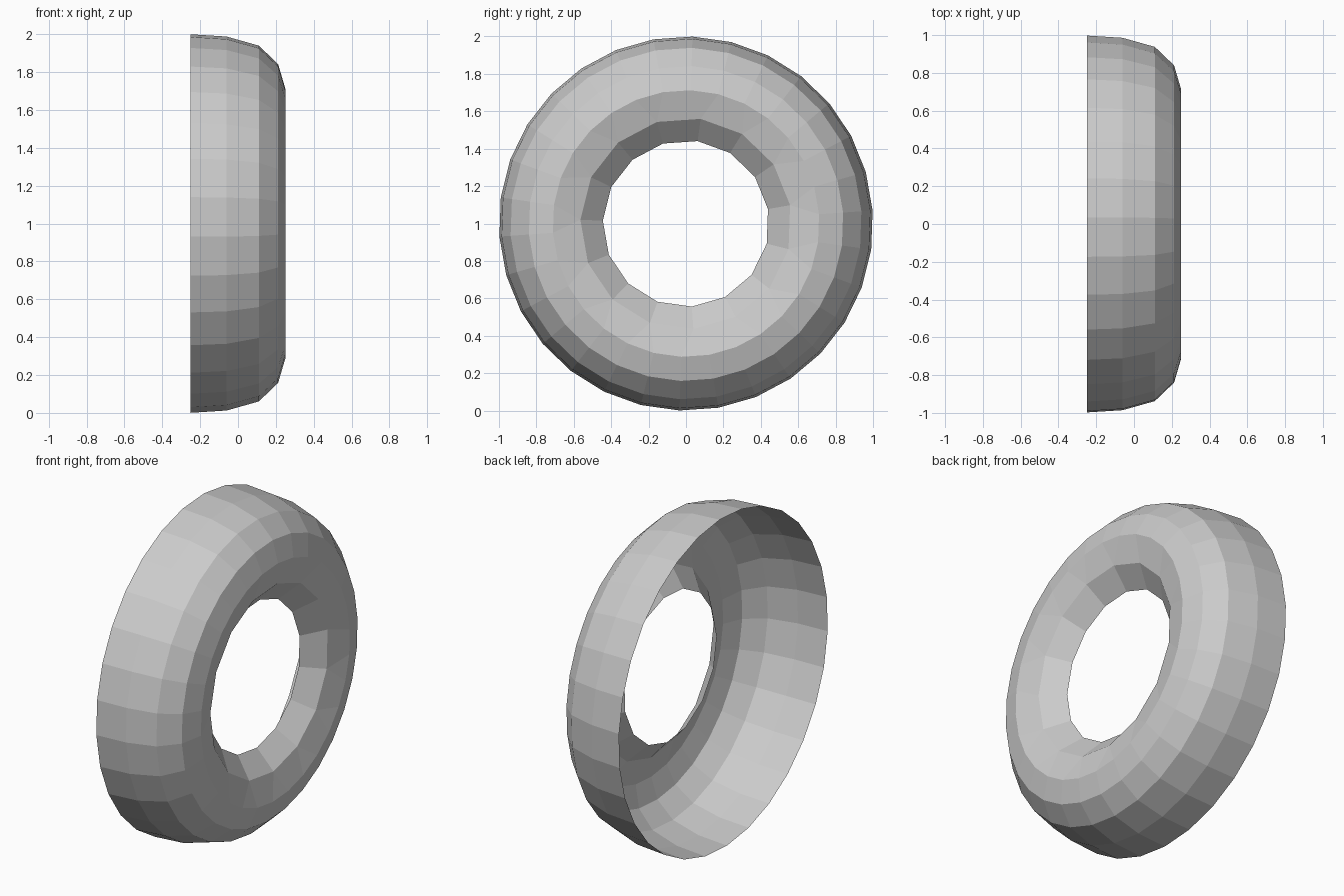
import bpy, bmesh
from math import cos, sin, radians

if "Cube" in bpy.data.objects:
    bpy.data.objects.remove(bpy.data.objects["Cube"])


def ring(bm, x, r, n, phase):
    step = 360 / n
    return [bm.verts.new((x, r * cos(radians(phase + i * step)),
                          1 + r * sin(radians(phase + i * step)))) for i in range(n)]


def bridge(bm, a, b):
    n = len(a)
    for i in range(n):
        j = (i + 1) % n
        bm.faces.new((a[i], a[j], b[j], b[i]))


def finish(bm, name):
    mesh = bpy.data.meshes.new(name)
    bm.normal_update()
    bm.to_mesh(mesh)
    bm.free()
    bpy.context.collection.objects.link(bpy.data.objects.new(name, mesh))


# Outer half of the tyre: open shell of 30 sides, tread to sidewall
bm = bmesh.new()
profile = [(-0.25, 1.0), (-0.06, 0.988), (0.11, 0.94), (0.212, 0.842), (0.25, 0.713)]
rings = [ring(bm, x, r, 30, 4) for x, r in profile]
for a, b in zip(rings, rings[1:]):
    bridge(bm, a, b)
finish(bm, "tyre_outer_shell")

# Inner lip: 30 sides at the rim reduced to 15 sides at the hole
bm = bmesh.new()
rim = ring(bm, 0.25, 0.713, 30, 4)
mid = ring(bm, 0.21, 0.565, 15, 10)
hole = ring(bm, 0.105, 0.445, 15, 10)
for k in range(15):
    n = (k + 1) % 15
    bm.faces.new((rim[2 * k], rim[2 * k + 1], mid[k]))
    bm.faces.new((rim[2 * k + 1], rim[2 * n], mid[n], mid[k]))
bridge(bm, mid, hole)
finish(bm, "tyre_inner_lip")
